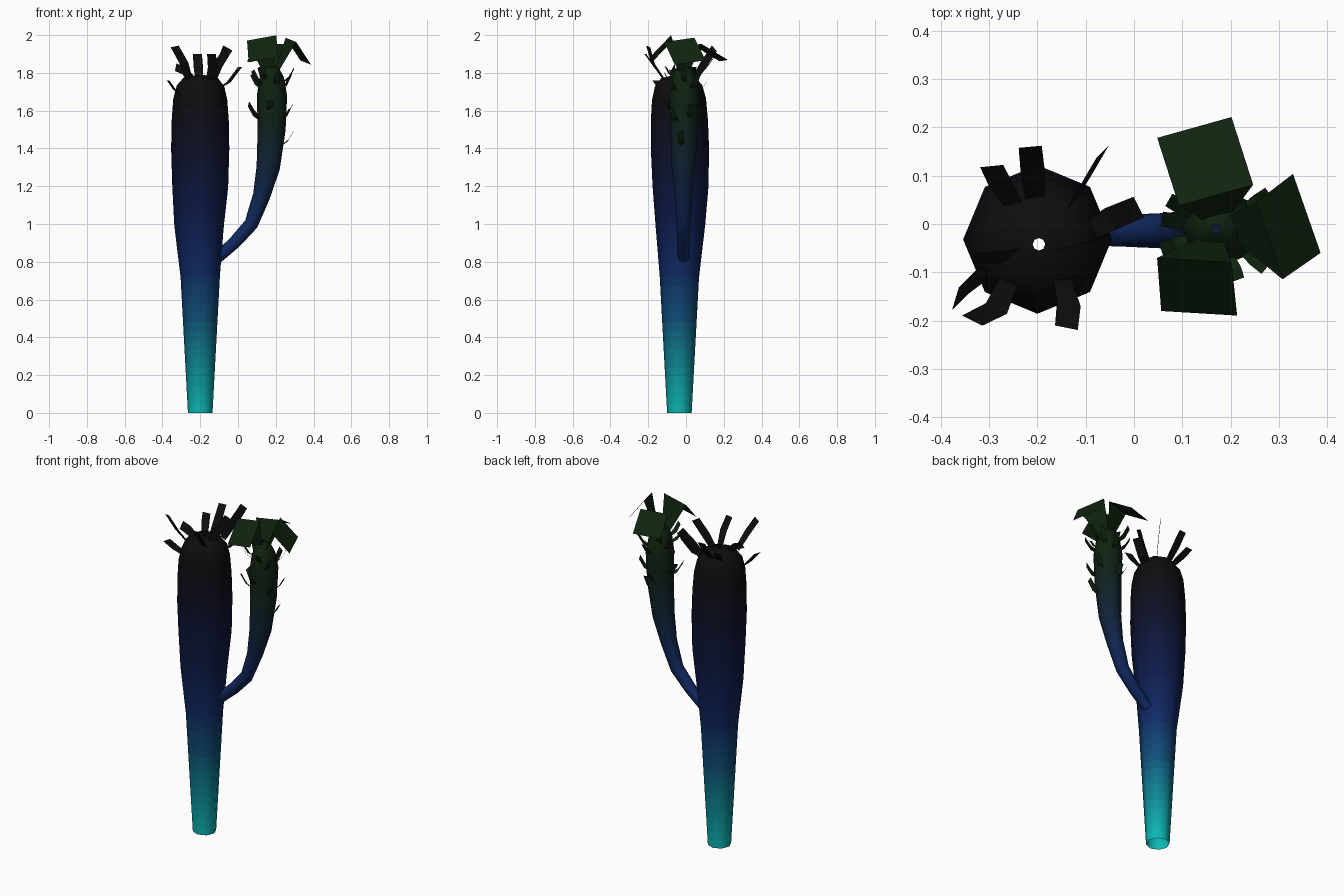
import bpy, math
from mathutils import Vector

if "Cube" in bpy.data.objects:
    bpy.data.objects.remove(bpy.data.objects["Cube"])

# Colour ramps by height (linear RGB)
TRUNK_RAMP = [(0, (.004, .5, .48)), (.25, (.004, .25, .3)), (.5, (.005, .08, .19)), (.75, (.005, .022, .13)),
              (1.05, (.004, .01, .065)), (1.4, (.004, .005, .018)), (1.65, (.004, .004, .004))]
BRANCH_RAMP = [(.8, (.005, .022, .13)), (1.05, (.005, .02, .1)), (1.3, (.005, .017, .04)),
               (1.55, (.005, .016, .008)), (1.75, (.005, .016, .005))]


def lerp(a, b, t):
    return tuple(p + (q - p) * t for p, q in zip(a, b))


def ramp(stops, z):
    if z <= stops[0][0]:
        return stops[0][1]
    for (z0, c0), (z1, c1) in zip(stops, stops[1:]):
        if z <= z1:
            return lerp(c0, c1, (z - z0) / (z1 - z0))
    return stops[-1][1]


def material(name, col):
    m = bpy.data.materials.new(name)
    m.diffuse_color = (*col, 1)
    m.use_nodes = True
    m.node_tree.nodes["Principled BSDF"].inputs["Base Color"].default_value = m.diffuse_color
    return m


def add_object(name, verts, faces):
    me = bpy.data.meshes.new(name)
    me.from_pydata(verts, [], faces)
    ob = bpy.data.objects.new(name, me)
    bpy.context.collection.objects.link(ob)
    return ob


def tube(name, path, sides, ramp_stops, step=0.05):
    """Octagonal tube through (x, y, z, radius), coloured in bands."""
    fine = []
    for a, b in zip(path, path[1:]):
        n = max(1, math.ceil((b[2] - a[2]) / step))
        fine += [lerp(a, b, i / n) for i in range(n)]
    fine.append(path[-1])
    verts, faces = [], []
    for i, p in enumerate(fine):
        t = Vector(fine[min(i + 1, len(fine) - 1)][:3]) - Vector(fine[max(i - 1, 0)][:3])
        if i == 0 and name == "trunk":
            t = Vector((0, 0, 1))
        t.normalize()
        u = Vector((0, 1, 0)).cross(t).normalized()
        v = t.cross(u)
        for k in range(sides):
            a = 2 * math.pi * k / sides
            verts.append(Vector(p[:3]) + p[3] * (math.cos(a) * u + math.sin(a) * v))
    for i in range(len(fine) - 1):
        for k in range(sides):
            j = (k + 1) % sides
            faces.append((i * sides + k, i * sides + j, (i + 1) * sides + j, (i + 1) * sides + k))
    ob = add_object(name, verts, faces)
    for i in range(len(fine) - 1):
        z = (fine[i][2] + fine[i + 1][2]) / 2
        ob.data.materials.append(material(f"{name}_band_{i}", ramp(ramp_stops, z)))
    for f in ob.data.polygons:
        f.material_index = f.index // sides
        f.use_smooth = True
    return ob


def leaf(name, points, widths, mat, side=None):
    """Flat bent strip; by default its width is horizontal, across its direction."""
    pts = [Vector(p) for p in points]
    d = pts[-1] - pts[0]
    s = Vector(side).normalized() if side else Vector((-d.y, d.x, 0)).normalized()
    verts = []
    for p, w in zip(pts, widths):
        verts += [p - s * w / 2, p + s * w / 2]
    ob = add_object(name, verts, [(2 * i, 2 * i + 1, 2 * i + 3, 2 * i + 2) for i in range(len(pts) - 1)])
    ob.data.materials.append(mat)
    return ob


# Trunk: open at the base, small opening at the top
tube("trunk", [(-.2, -.035, 0, .065), (-.2, -.035, .72, .104), (-.206, -.03, 1.0, .132),
               (-.2, -.029, 1.2, .148), (-.2, -.032, 1.4, .154), (-.2, -.035, 1.55, .151),
               (-.2, -.037, 1.66, .143), (-.198, -.04, 1.73, .126), (-.197, -.042, 1.775, .09),
               (-.197, -.042, 1.79, .013)], 8, TRUNK_RAMP)

# Side branch
tube("branch", [(-.11, -.014, .82, .03), (-.02, -.014, .9, .033), (.07, -.014, 1.0, .037),
                (.125, -.014, 1.15, .046), (.16, -.014, 1.3, .062), (.178, -.01, 1.5, .074),
                (.18, -.008, 1.68, .08), (.178, -.01, 1.77, .066), (.172, -.01, 1.82, .045),
                (.17, -.01, 1.845, .01)], 8, BRANCH_RAMP)

# Strap leaves round the trunk top: base, bend and tip
black = material("black_leaf", (.004, .004, .004))
green = material("green_leaf", (.005, .017, .005))
crown = [
    ((-.205, .05, 1.76), (-.21, .11, 1.83), (-.215, .16, 1.9), None),
    ((-.25, .04, 1.76), (-.275, .08, 1.8), (-.295, .12, 1.84), (1, .1, 0)),
    ((-.13, .04, 1.76), (-.1, .09, 1.84), (-.065, .15, 1.93), (.5, .5, -.6)),
    ((-.1, -.02, 1.72), (-.05, .01, 1.75), (.01, .035, 1.83), None),
    ((-.29, -.09, 1.67), (-.335, -.12, 1.71), (-.37, -.155, 1.76), (.3, 1, 0)),
    ((-.26, -.12, 1.77), (-.285, -.175, 1.85), (-.335, -.2, 1.94), (.9, -.45, .2)),
    ((-.15, -.11, 1.76), (-.135, -.165, 1.83), (-.14, -.215, 1.9), (1, -.2, 0)),
    ((-.15, -.05, 1.77), (-.1, -.04, 1.85), (-.05, -.02, 1.93), (.6, .2, -.35)),
    ((-.24, -.06, 1.77), (-.28, -.07, 1.81), (-.33, -.07, 1.83), (.1, .3, .5)),
]
for i, (a, b, c, side) in enumerate(crown):
    leaf(f"trunk_leaf_{i + 1}", (a, b, c), (.04, .05, .048), black, side)

# Three broad drooping leaves crowning the branch
leaf("broad_leaf_back", ((.175, .01, 1.8), (.17, .06, 1.95), (.125, .2, 1.865)),
     (.05, .16, .16), green, (1, .28, .05))
leaf("broad_leaf_right", ((.2, -.01, 1.8), (.28, -.035, 1.975), (.358, .022, 1.855)),
     (.05, .17, .175), green, (.35, -1, -.14))
leaf("broad_leaf_front", ((.16, -.03, 1.8), (.125, -.075, 1.985), (.135, -.185, 1.87)),
     (.05, .157, .16), green, (1, -.06, .18))

# Small leaves on the branch: angle (deg), height, length
small = [(-10, 1.42, .08), (20, 1.56, .08), (-35, 1.54, .08), (35, 1.71, .09), (-40, 1.7, .09),
         (170, 1.57, .08), (200, 1.55, .09), (150, 1.72, .08), (215, 1.74, .08), (90, 1.52, .07),
         (75, 1.68, .09), (120, 1.76, .08), (265, 1.6, .06), (290, 1.74, .07), (240, 1.77, .07), (0, 1.75, .08)]
for i, (deg, z, length) in enumerate(small):
    a = math.radians(deg)
    d = Vector((math.cos(a), math.sin(a), 0))
    base = Vector((.176, -.01, z)) + d * .06
    mid = base + d * length * .4 + Vector((0, 0, length * .3))
    tip = mid + d * length * .35 + Vector((0, 0, length * .6))
    leaf(f"branch_leaf_{i + 1}", (base, mid, tip), (.022, .034, .032), green,
         (-d.y, d.x, .4 * (-1) ** i))
